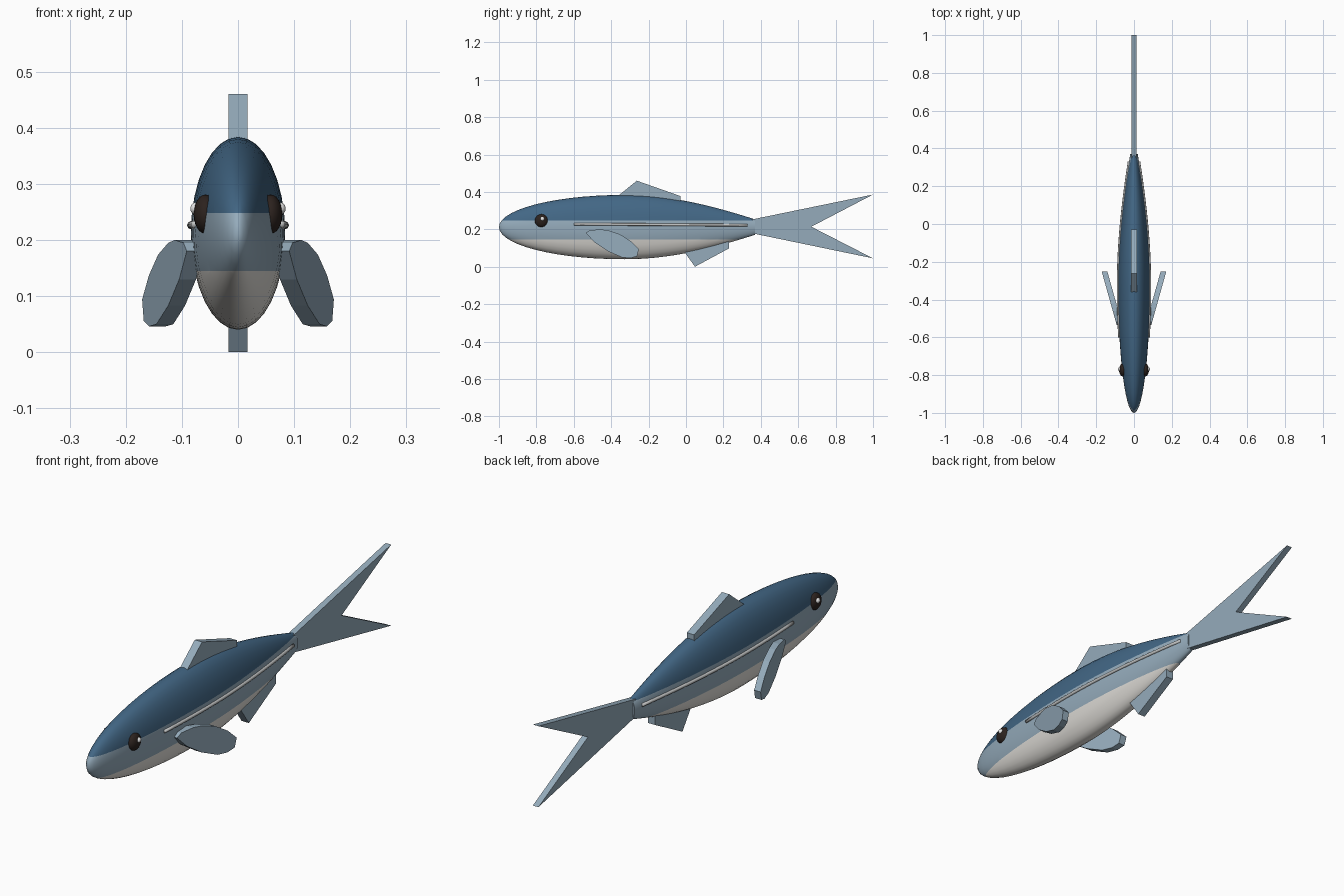
import bpy, bmesh, math
from mathutils import Matrix

if "Cube" in bpy.data.objects:
    bpy.data.objects.remove(bpy.data.objects["Cube"])


def material(name, rgb):
    m = bpy.data.materials.new(name)
    m.diffuse_color = (*rgb, 1)
    m.use_nodes = True
    m.node_tree.nodes["Principled BSDF"].inputs["Base Color"].default_value = m.diffuse_color
    return m


BACK = material("dark blue back", (0.055, 0.135, 0.235))
SIDE = material("pale blue", (0.30, 0.41, 0.50))
BELLY = material("off white belly", (0.78, 0.76, 0.72))
EYE = material("eye brown black", (0.025, 0.016, 0.013))
SHINE = material("eye white", (0.9, 0.9, 0.9))
LINE = material("line grey", (0.55, 0.56, 0.56))

MID_Z = 0.212


def girth(y):
    """Relative body thickness: elliptical head, cosine taper to the tail."""
    if y < -0.33:
        return math.sqrt(max(0, 1 - ((y + 0.33) / 0.67) ** 2))
    return math.cos(1.9 * (y + 0.33))


def make(name, bm, mats, smooth=False):
    bmesh.ops.recalc_face_normals(bm, faces=bm.faces)
    for f in bm.faces:
        f.smooth = smooth
    me = bpy.data.meshes.new(name)
    bm.to_mesh(me)
    bm.free()
    for m in mats:
        me.materials.append(m)
    ob = bpy.data.objects.new(name, me)
    bpy.context.collection.objects.link(ob)
    return ob


def loft(bm, rings):
    for a, b in zip(rings, rings[1:]):
        n = len(a)
        for i in range(n):
            bm.faces.new((a[i], a[(i + 1) % n], b[(i + 1) % n], b[i]))


def plate(name, outline, half, centre_x=lambda y: 0):
    """Fin: a y-z outline given thickness along x."""
    bm = bmesh.new()
    left, right = ([bm.verts.new((centre_x(y) + s * half, y, z)) for y, z in outline]
                   for s in (-1, 1))
    loft(bm, [left, right])
    bm.faces.new(left)
    bm.faces.new(right)
    return make(name, bm, [SIDE])


# Body: elliptical rings, cut at the colour borders
bm = bmesh.new()
ys = [-0.33 - 0.67 * math.cos(math.pi / 2 * i / 14) for i in range(1, 14)]
ys += [-0.33 + 0.70 * i / 14 for i in range(15)]
rings = []
for y in ys:
    g = girth(y)
    rings.append([bm.verts.new((0.084 * g * math.cos(t), y, MID_Z + 0.172 * g * math.sin(t)))
                  for t in (math.tau * k / 32 for k in range(32))])
loft(bm, rings)
nose = bm.verts.new((0, -1, MID_Z))
for i in range(32):
    bm.faces.new((nose, rings[0][(i + 1) % 32], rings[0][i]))
bm.faces.new(rings[-1])
for z in (0.248, 0.145):
    bmesh.ops.bisect_plane(bm, geom=bm.verts[:] + bm.edges[:] + bm.faces[:], dist=1e-5,
                           plane_co=(0, 0, z), plane_no=(0, 0, 1))
for f in bm.faces:
    z = f.calc_center_median().z
    f.material_index = 0 if z > 0.248 else 1 if z > 0.145 else 2
body = make("body", bm, [BACK, SIDE, BELLY], True)
bpy.context.view_layer.objects.active = body
body.select_set(True)
bpy.ops.object.shade_smooth_by_angle(angle=math.radians(40))

# Middle fins
plate("tail_fin", [(0.30, 0.242), (1, 0.386), (0.67, 0.214), (1, 0.045), (0.30, 0.190)], 0.013)
plate("dorsal_fin", [(-0.38, 0.365), (-0.263, 0.46), (-0.03, 0.378), (-0.03, 0.33)], 0.017)
plate("anal_fin", [(-0.03, 0.11), (0.048, 0), (0.23, 0.098), (0.23, 0.16), (0.05, 0.16)], 0.017)

# Paired parts
PECTORAL = [(-.536, .180), (-.515, .195), (-.46, .20), (-.418, .195), (-.354, .174),
            (-.295, .137), (-.252, .094), (-.262, .056), (-.295, .046), (-.343, .05),
            (-.418, .083), (-.488, .13)]
for side, s in (("right", 1), ("left", -1)):
    plate("pectoral_fin_" + side, PECTORAL, 0.015,
          lambda y: s * (0.155 + 0.28 * (y + 0.255)))

    # Eye and its highlight
    for name, mat, pos, size in (
            ("eye_", EYE, (0.058, -0.773, 0.246), (0.021, 0.035, 0.035)),
            ("eye_highlight_", SHINE, (0.075, -0.768, 0.256), (0.010, 0.011, 0.011))):
        bm = bmesh.new()
        bmesh.ops.create_uvsphere(bm, u_segments=20, v_segments=12, radius=1)
        bmesh.ops.transform(bm, verts=bm.verts, matrix=Matrix.Translation(
            (s * pos[0], pos[1], pos[2])) @ Matrix.Diagonal((*size, 1)))
        make(name + side, bm, [mat], True)

    # Lateral line: thin tube following the flank
    bm = bmesh.new()
    tube = []
    for i in range(19):
        y = -0.60 + 0.93 * i / 18
        x, z = 0.084 * girth(y), 0.228 - 0.006 * i / 18
        tube.append([bm.verts.new((s * (x + 0.007 * math.cos(t)), y, z + 0.007 * math.sin(t)))
                     for t in (math.tau * k / 8 for k in range(8))])
    loft(bm, tube)
    bm.faces.new(tube[0])
    bm.faces.new(tube[-1])
    make("lateral_line_" + side, bm, [LINE], True)
